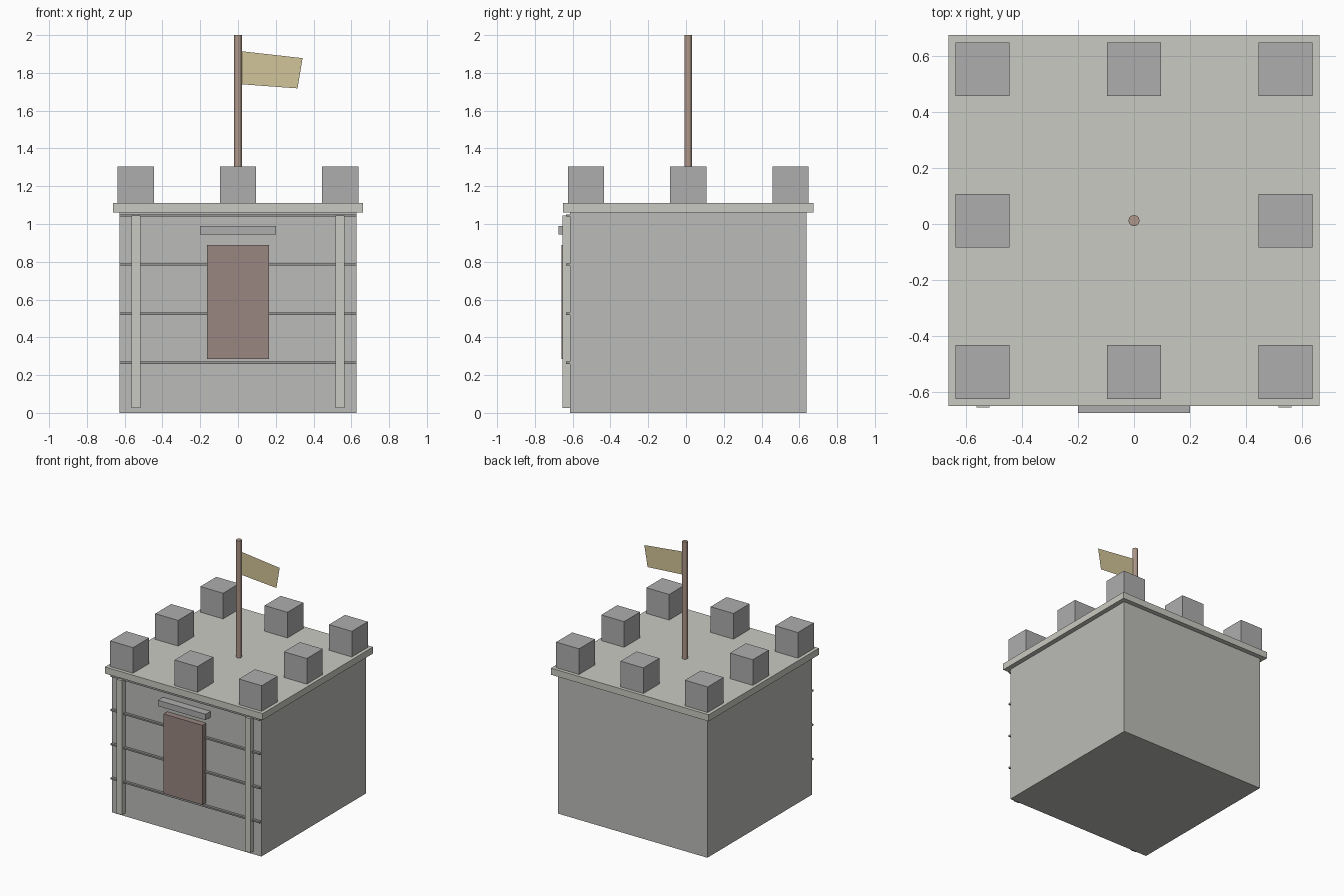
import bpy, bmesh

if "Cube" in bpy.data.objects:
    bpy.data.objects.remove(bpy.data.objects["Cube"])

CY = 0.012  # the tower sits slightly back because the lintel projects forward


def material(name, color):
    m = bpy.data.materials.new(name)
    m.diffuse_color = (*color, 1)
    m.use_nodes = True
    m.node_tree.nodes["Principled BSDF"].inputs["Base Color"].default_value = m.diffuse_color
    return m


STONE = material("wall_stone", (0.50, 0.50, 0.48))
TRIM = material("trim_stone", (0.59, 0.59, 0.54))
DARK = material("dark_stone", (0.43, 0.42, 0.43))
SEAM = material("seam_stone", (0.30, 0.30, 0.30))
DOOR = material("door_wood", (0.32, 0.24, 0.22))
WOOD = material("pole_wood", (0.42, 0.31, 0.25))
CLOTH = material("flag_cloth", (0.65, 0.56, 0.32))


def add_object(name, bm, mat):
    mesh = bpy.data.meshes.new(name)
    bm.to_mesh(mesh)
    bm.free()
    mesh.materials.append(mat)
    obj = bpy.data.objects.new(name, mesh)
    bpy.context.collection.objects.link(obj)
    return obj


def box(name, lo, hi, mat):
    bm = bmesh.new()
    bmesh.ops.create_cube(bm, size=1)
    for v in bm.verts:
        v.co = [(a + b) / 2 + c * (b - a) for a, b, c in zip(lo, hi, v.co)]
    return add_object(name, bm, mat)


# Tower body and overhanging roof slab
front = CY - 0.627
box("tower_body", (-0.627, front, 0), (0.627, CY + 0.627, 1.06), STONE)
box("roof_slab", (-0.663, CY - 0.663, 1.06), (0.663, CY + 0.663, 1.11), TRIM)

# Battlements around the roof edge
for i in (-1, 0, 1):
    for j in (-1, 0, 1):
        if i or j:
            x, y, h = i * 0.541, CY + j * 0.541, 0.096
            box("battlement", (x - h, y - h, 1.11), (x + h, y + h, 1.305), DARK)

# Stone course lines across the front
for k in range(1, 5):
    z = 0.005 + 0.26 * k
    box("course_line", (-0.627, front - 0.02, z - 0.006),
        (0.627, front + 0.01, z + 0.006), SEAM)

# Front corner strips, door and lintel
for s in (-1, 1):
    x = s * 0.54
    box("corner_strip", (x - 0.023, -0.655, 0.025), (x + 0.023, front + 0.005, 1.045), TRIM)
box("door", (-0.163, -0.66, 0.285), (0.163, front + 0.005, 0.89), DOOR)
box("lintel", (-0.2, -0.675, 0.945), (0.2, front + 0.005, 0.99), DARK)

# Flag pole
bm = bmesh.new()
bmesh.ops.create_cone(bm, cap_ends=True, segments=12, radius1=0.02, radius2=0.02, depth=0.89)
pole = add_object("flag_pole", bm, WOOD)
pole.location = (0, CY, 1.555)

# Flat cloth flag
bm = bmesh.new()
outline = [(0.015, 1.915), (0.015, 1.74), (0.315, 1.718), (0.342, 1.878)]
bm.faces.new([bm.verts.new((x, CY, z)) for x, z in outline])
add_object("flag", bm, CLOTH)
